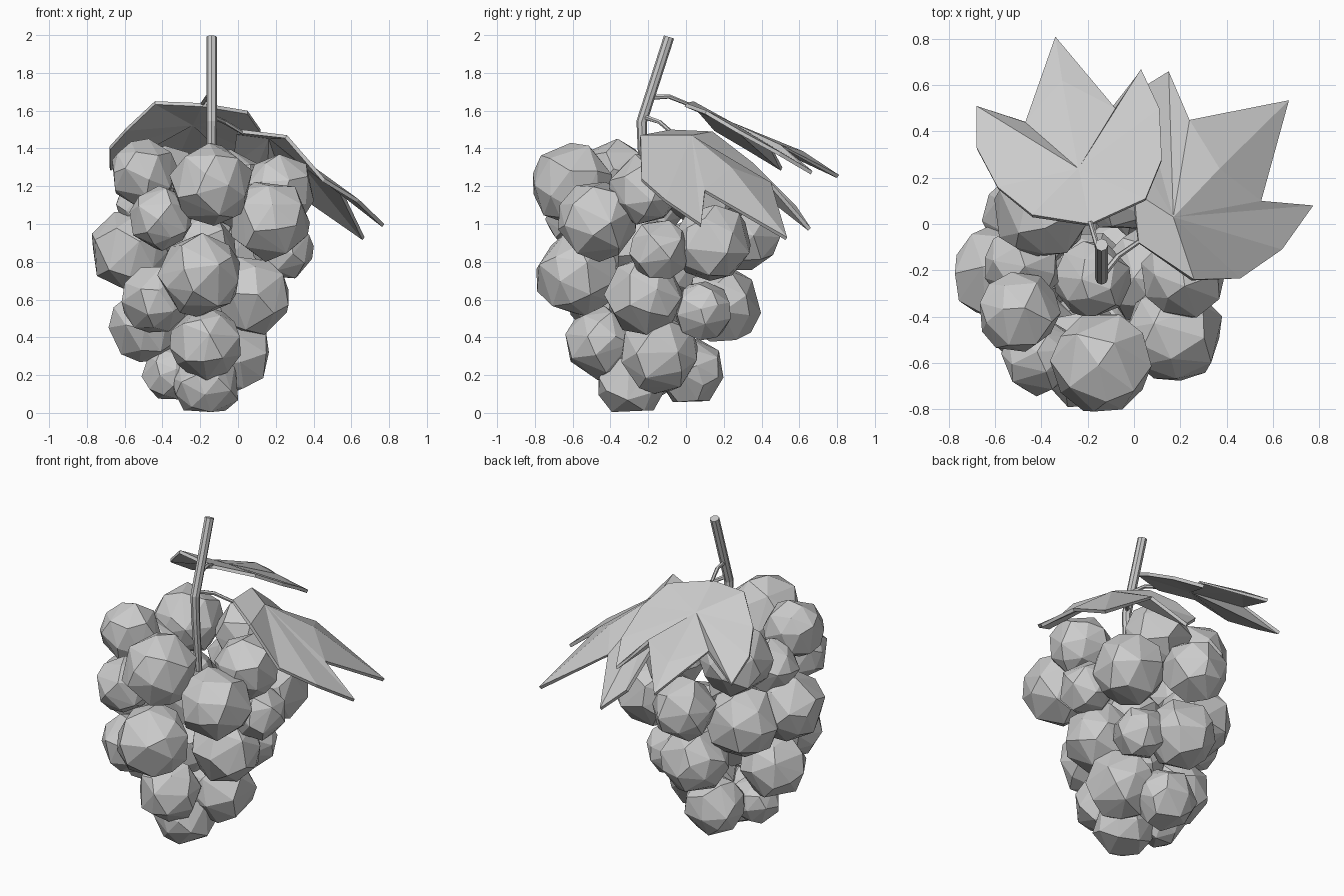
import bpy, bmesh, random
from mathutils import Vector, Euler, Matrix

if "Cube" in bpy.data.objects:
    bpy.data.objects.remove(bpy.data.objects["Cube"])

random.seed(4)


def mesh_object(name, bm):
    mesh = bpy.data.meshes.new(name)
    bm.to_mesh(mesh)
    bm.free()
    obj = bpy.data.objects.new(name, mesh)
    bpy.context.collection.objects.link(obj)
    return obj


def grape(name, x, y, z, r):
    # icosphere coarsened into uneven facets
    bm = bmesh.new()
    bmesh.ops.create_icosphere(bm, subdivisions=2, radius=r * 1.05)
    rot = Euler([random.uniform(0, 6.28) for _ in range(3)]).to_matrix()
    for v in bm.verts:
        v.co = rot @ v.co + Vector((x, y, z))
        v.co.z = max(v.co.z, 0)
    obj = mesh_object(name, bm)
    mod = obj.modifiers.new("facets", 'DECIMATE')
    mod.ratio = 0.6
    return obj


def tube(name, pts, radii, sides=8):
    # rings swept along a short path, capped at both ends
    bm = bmesh.new()
    pts = [Vector(p) for p in pts]
    rings = []
    for i, p in enumerate(pts):
        d = pts[min(i + 1, len(pts) - 1)] - pts[max(i - 1, 0)]
        q = Vector((0, 0, 1)).rotation_difference(d)
        ring = []
        for k in range(sides):
            off = Matrix.Rotation(6.28318 * k / sides, 3, 'Z') @ Vector((radii[i], 0, 0))
            ring.append(bm.verts.new(p + q @ off))
        rings.append(ring)
    for a, b in zip(rings, rings[1:]):
        for k in range(sides):
            n = (k + 1) % sides
            bm.faces.new((a[k], a[n], b[n], b[k]))
    bm.faces.new(rings[0][::-1])
    bm.faces.new(rings[-1])
    return mesh_object(name, bm)


def leaf(name, low_hub, tip_hub, outline):
    # lobed outline fanned around two points of the midrib, then thickened;
    # outline points 5 to 7 form the main tip
    bm = bmesh.new()
    low, tip = bm.verts.new(low_hub), bm.verts.new(tip_hub)
    ring = [bm.verts.new(p) for p in outline]
    for i, v in enumerate(ring):
        hub = tip if i in (5, 6) else low
        bm.faces.new((hub, v, ring[(i + 1) % len(ring)]))
    bm.faces.new((low, ring[5], tip))
    bm.faces.new((low, tip, ring[7]))
    bm.normal_update()
    obj = mesh_object(name, bm)
    mod = obj.modifiers.new("thickness", 'SOLIDIFY')
    mod.thickness = 0.02
    mod.offset = -1
    return obj


# grapes on the front and right: x, y, z, radius
front_grapes = [
    (-.14, -.60, 1.21, .21), (.17, -.47, 1.02, .205), (-.20, -.58, .73, .21),
    (-.57, -.22, .86, .205), (-.50, -.38, 1.27, .17), (-.41, -.57, 1.03, .16),
    (-.44, -.45, .60, .17), (-.17, -.45, .37, .18), (-.17, -.29, .155, .175),
    (.07, -.22, .62, .20), (-.03, -.14, .31, .20), (.22, -.22, 1.18, .18),
    (.24, -.14, .86, .155), (-.36, -.20, .21, .14),
]
# grapes on the back, left and inside
back_grapes = [
    (-.22, .02, .22, .175), (.15, .14, .90, .20), (-.20, .19, .57, .195),
    (.03, .09, .54, .15), (-.20, .31, .94, .18), (-.48, -.20, .46, .19),
    (-.43, .03, .81, .21), (-.40, .06, 1.21, .20), (-.04, .16, 1.19, .19),
    (-.48, -.18, 1.10, .16), (-.18, -.24, .88, .16), (-.20, -.20, .56, .16),
]
for i, g in enumerate(front_grapes):
    grape(f"front_grape_{i + 1}", *g)
for i, g in enumerate(back_grapes):
    grape(f"back_grape_{i + 1}", *g)

# stem and leaf stalks
tube("stem", [(-.14, -.20, 1.05), (-.14, -.23, 1.40), (-.14, -.235, 1.54), (-.14, -.09, 1.99)],
     [.022, .026, .028, .028])
tube("left_leaf_stalk", [(-.14, -.19, 1.67), (-.16, -.09, 1.675), (-.19, .01, 1.635)],
     [.014, .012, .010], 6)
tube("right_leaf_stalk", [(-.14, -.23, 1.57), (-.07, -.14, 1.54), (.03, -.07, 1.48)],
     [.014, .012, .010], 6)

# leaves
leaf("left_leaf", (-.24, .24, 1.54), (-.31, .62, 1.385), [
    (-.19, 0, 1.64), (.05, .11, 1.60), (.12, .28, 1.50), (.11, .50, 1.38),
    (.03, .67, 1.28), (-.08, .50, 1.42), (-.34, .81, 1.26), (-.47, .44, 1.43),
    (-.68, .51, 1.30), (-.68, .33, 1.41), (-.59, .16, 1.51), (-.44, .04, 1.65)])
leaf("right_leaf", (.17, .03, 1.47), (.37, .24, 1.30), [
    (.02, -.08, 1.50), (.26, -.24, 1.47), (.46, -.235, 1.24), (.64, -.11, 1.13),
    (.775, .08, 1.0), (.55, .10, 1.18), (.67, .535, .93), (.24, .45, 1.22),
    (.15, .66, .98), (.02, .58, 1.10), (-.02, .36, 1.32), (0, .14, 1.49)])
